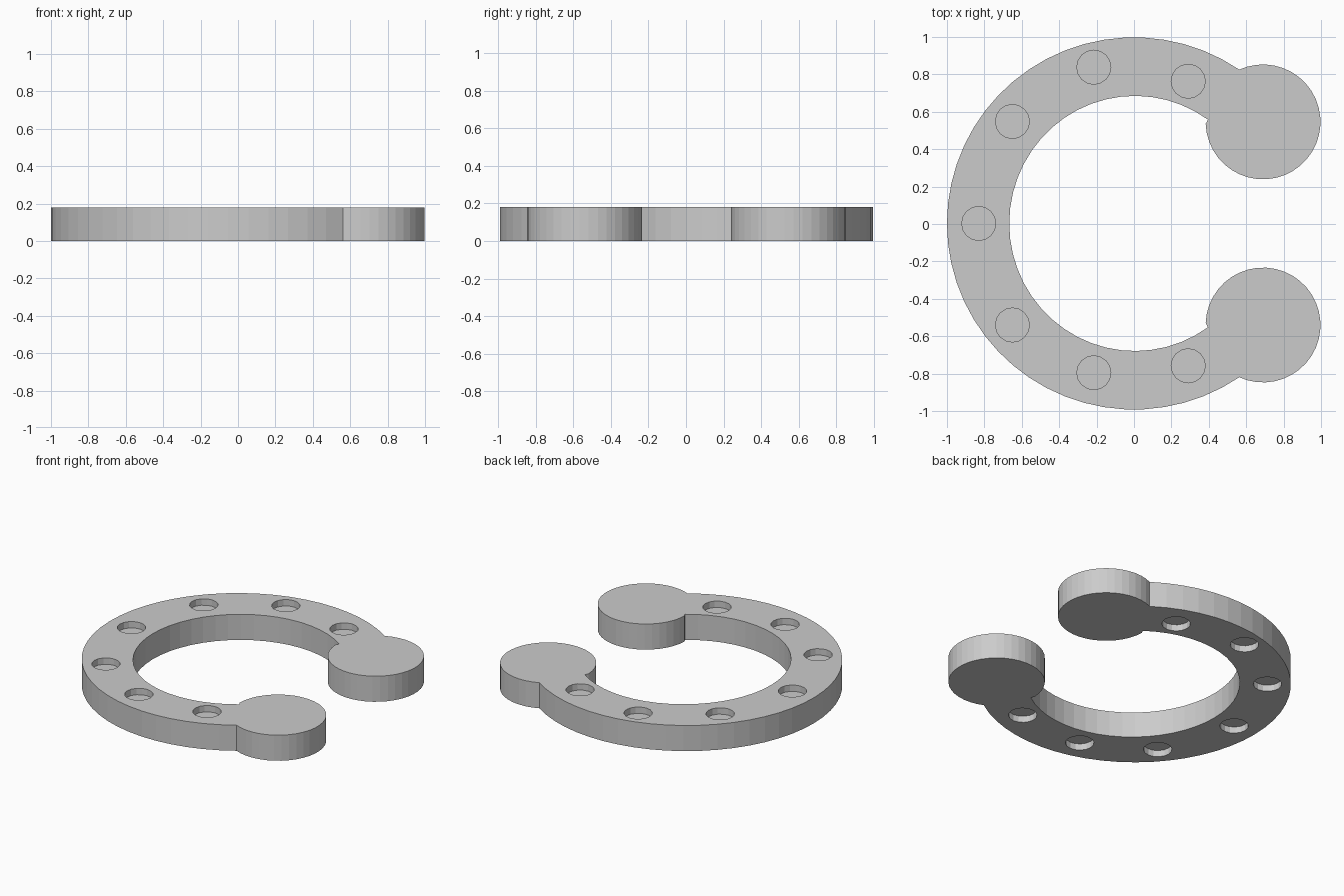
import bpy, bmesh
from math import cos, sin, radians, pi

if "Cube" in bpy.data.objects:
    bpy.data.objects.remove(bpy.data.objects["Cube"])

H = 0.18        # plate thickness
POCKET = 0.045  # depth of the blind round pockets


def arc(cx, cy, rx, ry, a0, a1, n):
    """Points along an elliptical arc, angles in degrees."""
    out = []
    for i in range(n + 1):
        a = radians(a0 + (a1 - a0) * i / n)
        out.append((cx + rx * cos(a), cy + ry * sin(a)))
    return out


def add_prism(bm, pts, z0, z1):
    """Extrude a counter-clockwise outline from z0 to z1."""
    face = bm.faces.new([bm.verts.new((x, y, z0)) for x, y in pts])
    top = bmesh.ops.extrude_face_region(bm, geom=[face])["geom"]
    verts = [v for v in top if isinstance(v, bmesh.types.BMVert)]
    bmesh.ops.translate(bm, verts=verts, vec=(0, 0, z1 - z0))


def make_object(name, bm):
    bmesh.ops.recalc_face_normals(bm, faces=bm.faces)
    mesh = bpy.data.meshes.new(name)
    bm.to_mesh(mesh)
    bm.free()
    obj = bpy.data.objects.new(name, mesh)
    bpy.context.collection.objects.link(obj)
    return obj


# open ring with a round pad at each end, as one outline
outline = arc(0, 0.003, 1.0, 0.995, 55.8, 304.2, 40)             # outer rim
outline += arc(0.69, -0.54, 0.307, 0.307, -115, 178, 32)         # lower pad
outline += arc(0.005, 0.003, 0.672, 0.682, 305.5, 54.5, 36)      # inner rim
outline += arc(0.69, 0.546, 0.307, 0.307, -178, 115, 32)         # upper pad
bm = bmesh.new()
add_prism(bm, outline, 0, H)
ring = make_object("open_ring", bm)

# blind pockets on the top and bottom faces
centres = [(0.29, 0.763), (-0.215, 0.838), (-0.65, 0.548), (-0.83, 0.003),
           (-0.65, -0.54), (-0.215, -0.795), (0.29, -0.758)]
bm = bmesh.new()
for x, y in centres:
    circle = arc(x, y, 0.091, 0.091, 0, 360, 16)[:-1]
    add_prism(bm, circle, -0.05, POCKET)
    add_prism(bm, circle, H - POCKET, H + 0.05)
cutter = make_object("pocket_cutter", bm)
cutter.hide_render = True

mod = ring.modifiers.new("pockets", "BOOLEAN")
mod.operation = "DIFFERENCE"
mod.solver = "EXACT"
mod.object = cutter
bpy.context.view_layer.objects.active = ring
ring.select_set(True)
bpy.ops.object.modifier_apply(modifier=mod.name)
bpy.data.objects.remove(cutter)
